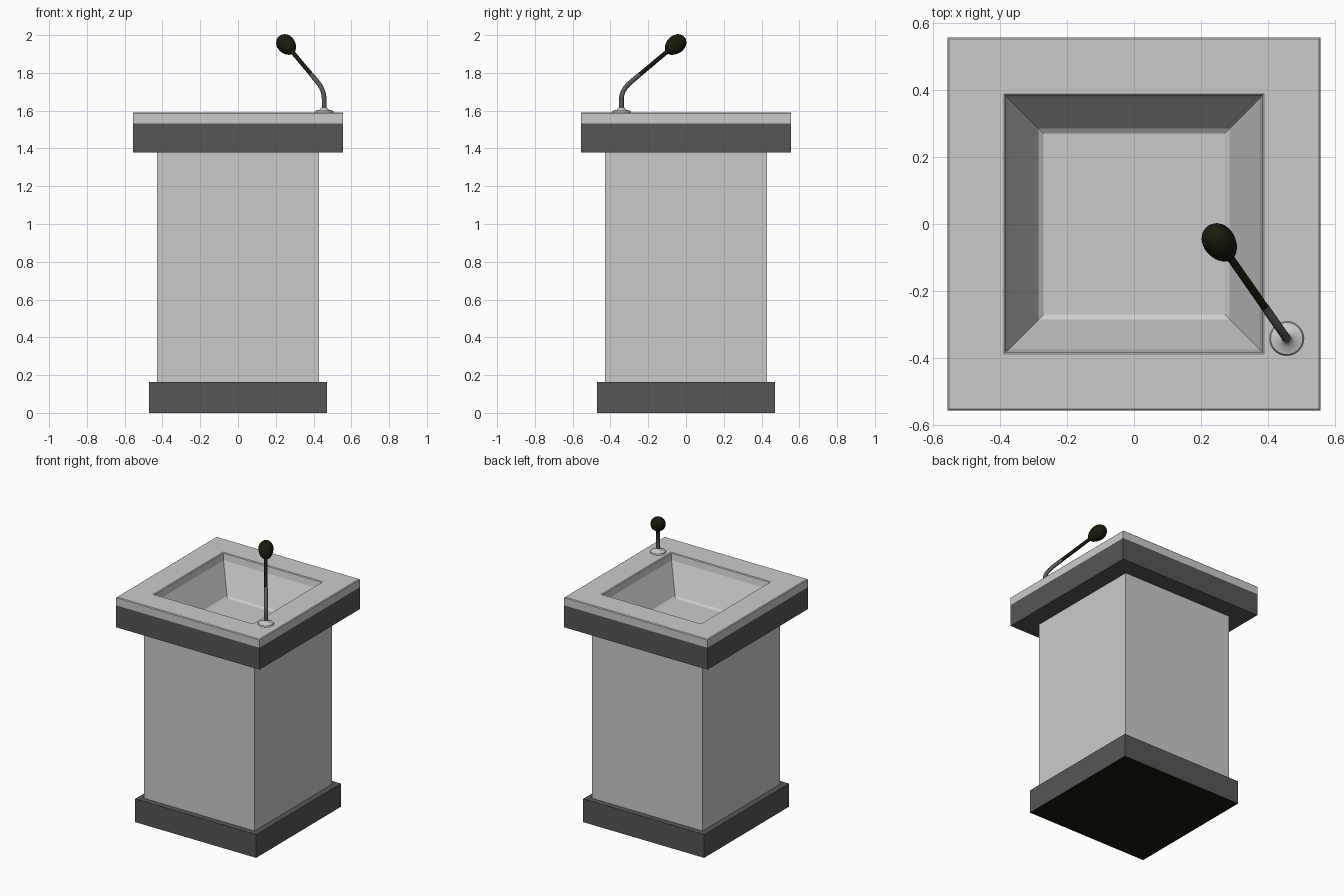
import bpy, bmesh, math
from mathutils import Vector

if "Cube" in bpy.data.objects:
    bpy.data.objects.remove(bpy.data.objects["Cube"])


def material(name, rgb):
    m = bpy.data.materials.new(name)
    m.diffuse_color = (*rgb, 1)
    m.use_nodes = True
    m.node_tree.nodes["Principled BSDF"].inputs["Base Color"].default_value = m.diffuse_color
    return m


LIGHT = material("light_grey", (0.60, 0.60, 0.60))
DARK = material("dark_grey", (0.093, 0.093, 0.093))
METAL = material("stem_grey", (0.10, 0.10, 0.11))
BLACK = material("olive_black", (0.010, 0.010, 0.004))


def finish(bm, name, mats):
    me = bpy.data.meshes.new(name)
    bm.to_mesh(me)
    bm.free()
    ob = bpy.data.objects.new(name, me)
    bpy.context.collection.objects.link(ob)
    for m in mats:
        me.materials.append(m)
    return ob


def square_stack(name, profile, mats, cap_start=False, cap_end=False):
    """Skin square loops given as (half width, height)."""
    bm = bmesh.new()
    loops = [[bm.verts.new((sx * r, sy * r, z))
              for sx, sy in ((-1, -1), (1, -1), (1, 1), (-1, 1))]
             for r, z in profile]
    for a, b in zip(loops, loops[1:]):
        for i in range(4):
            j = (i + 1) % 4
            bm.faces.new((a[i], a[j], b[j], b[i]))
    if cap_start:
        bm.faces.new(loops[0][::-1])
    if cap_end:
        bm.faces.new(loops[-1])
    bm.normal_update()
    if len(mats) > 1:  # second colour on the underside
        for f in bm.faces:
            if f.normal.z < -0.5:
                f.material_index = 1
    return finish(bm, name, mats)


def smooth(ob, angle=40):
    bpy.ops.object.select_all(action='DESELECT')
    ob.select_set(True)
    bpy.context.view_layer.objects.active = ob
    bpy.ops.object.shade_smooth_by_angle(angle=math.radians(angle))


def tube(name, points, radius, mat, sides=12):
    """Sweep a round section along a path."""
    bm = bmesh.new()
    pts = [Vector(p) for p in points]
    side = Vector((0.82, 0.57, 0))  # perpendicular to the plane of the bend
    rings = []
    for i, p in enumerate(pts):
        t = (pts[min(i + 1, len(pts) - 1)] - pts[max(i - 1, 0)]).normalized()
        u = (side - t * side.dot(t)).normalized()
        v = t.cross(u)
        rings.append([bm.verts.new(p + radius * (u * math.cos(a) + v * math.sin(a)))
                      for a in (2 * math.pi * k / sides for k in range(sides))])
    for a, b in zip(rings, rings[1:]):
        for i in range(sides):
            j = (i + 1) % sides
            bm.faces.new((a[i], a[j], b[j], b[i]))
    bm.faces.new(rings[0][::-1])
    bm.faces.new(rings[-1])
    smooth(finish(bm, name, [mat]))


# Pedestal
square_stack("base_plinth", [(0.47, 0), (0.47, 0.163), (0.428, 0.163)],
             [DARK, BLACK], cap_start=True)
square_stack("column", [(0.43, 0.16), (0.43, 1.385)], [LIGHT])
square_stack("top_collar", [(0.425, 1.378), (0.557, 1.378), (0.557, 1.532)], [DARK])

# Light top with the sunken basin
square_stack("basin_top", [(0.557, 1.532), (0.557, 1.585), (0.552, 1.59),
                           (0.388, 1.59), (0.383, 1.585), (0.375, 1.54),
                           (0.285, 1.35), (0.270, 1.34)], [LIGHT], cap_end=True)

# Microphone foot: low flared disc
foot = Vector((0.456, -0.342, 1.59))
bm = bmesh.new()
steps = 24
rings = [[bm.verts.new(foot + Vector((r * math.cos(a), r * math.sin(a), z)))
          for a in (2 * math.pi * k / steps for k in range(steps))]
         for r, z in ((0.052, -0.002), (0.048, 0.009), (0.024, 0.015), (0.014, 0.028))]
for a, b in zip(rings, rings[1:]):
    for i in range(steps):
        j = (i + 1) % steps
        bm.faces.new((a[i], a[j], b[j], b[i]))
bm.faces.new(rings[-1])
smooth(finish(bm, "microphone_foot", [LIGHT]))

# Gooseneck stem: straight, quadratic bend, then slanted towards the head
head = Vector((0.257, -0.057, 1.948))
p0 = foot + Vector((0, 0, 0.07))
p1 = foot + Vector((0, 0, 0.12))
joint = p1.lerp(head, 0.33)
p2 = p1.lerp(head, 0.18)
path = [foot + Vector((0, 0, 0.005))]
for k in range(9):
    t = k / 8
    path.append(p0 * (1 - t) ** 2 + p1 * 2 * t * (1 - t) + p2 * t * t)
path.append(joint)
tube("microphone_lower_stem", path, 0.0125, METAL)
tube("microphone_upper_stem", [joint, p1.lerp(head, 0.65), head], 0.0115, BLACK)

# Foam head: egg aligned with the stem, narrower towards it
axis = (head - p1).normalized()
bm = bmesh.new()
bmesh.ops.create_uvsphere(bm, u_segments=20, v_segments=14, radius=1)
for v in bm.verts:
    w = 0.048 * (1 + 0.12 * v.co.z)
    v.co = Vector((v.co.x * w, v.co.y * w, v.co.z * 0.067))
rot = axis.to_track_quat('Z', 'Y')
for v in bm.verts:
    v.co = rot @ v.co + head
smooth(finish(bm, "microphone_head", [BLACK]), 60)
